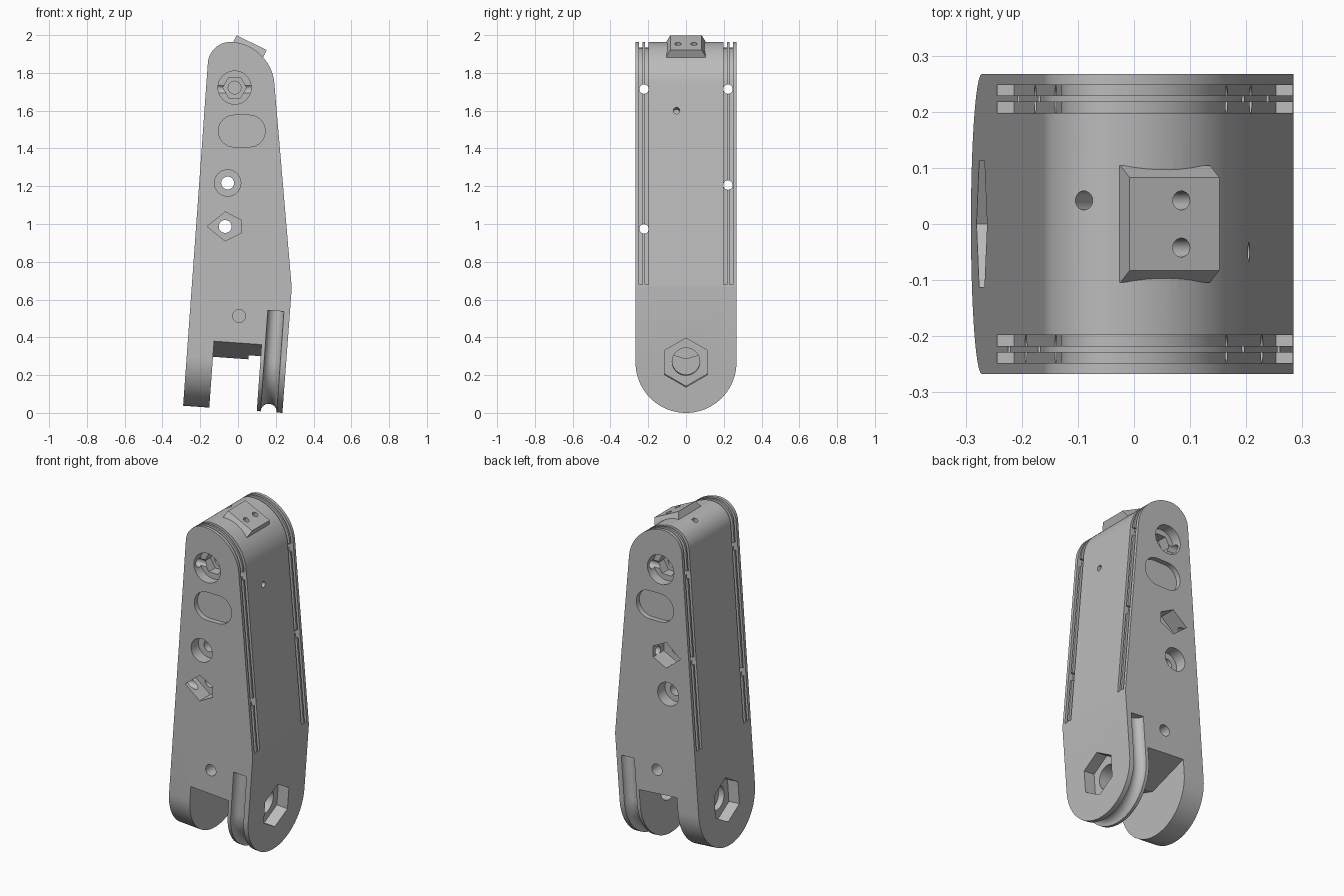
import bpy, bmesh
from math import pi, cos, sin, radians
from mathutils import Matrix, Vector

cube = bpy.data.objects.get("Cube")
if cube:
    bpy.data.objects.remove(cube)

grey = bpy.data.materials.new("plain grey")
grey.use_nodes = True
grey.diffuse_color = (0.5, 0.5, 0.5, 1)
grey.node_tree.nodes["Principled BSDF"].inputs["Base Color"].default_value = (0.5, 0.5, 0.5, 1)

# The hinge end leans slightly: its frame has u across, y deep, v up
TILT = Matrix.Translation((0.235, 0, 0)) @ Matrix.Rotation(radians(4.1), 4, 'Y')
HALF = 0.267      # half depth, also the radius of the rounded end


def front(p, q, t):
    return Vector((p, t, q))


def side(p, q, t):
    return TILT @ Vector((t, p, q))


def along(origin, direction):
    rot = Vector(direction).to_track_quat('Z', 'Y').to_matrix()
    return lambda p, q, t: Vector(origin) + rot @ Vector((p, q, t))


def loft(name, rings):
    """Closed solid through rings that have equal point counts."""
    bm = bmesh.new()
    rows = [[bm.verts.new(p) for p in ring] for ring in rings]
    n = len(rows[0])
    for a, b in zip(rows, rows[1:]):
        for i in range(n):
            j = (i + 1) % n
            bm.faces.new((a[i], a[j], b[j], b[i]))
    bm.faces.new(rows[0])
    bm.faces.new(rows[-1])
    bmesh.ops.recalc_face_normals(bm, faces=bm.faces[:])
    mesh = bpy.data.meshes.new(name)
    bm.to_mesh(mesh)
    bm.free()
    mesh.materials.append(grey)
    obj = bpy.data.objects.new(name, mesh)
    bpy.context.scene.collection.objects.link(obj)
    return obj


def prism(name, pts, place, a, b):
    return loft(name, [[place(p, q, t) for p, q in pts] for t in (a, b)])


def ngon(cx, cy, r, n=32, start=0.0):
    return [(cx + r * cos(start + 2 * pi * i / n), cy + r * sin(start + 2 * pi * i / n))
            for i in range(n)]


def combine(target, tool, operation='DIFFERENCE', keep=False):
    tool.hide_render = True
    mod = target.modifiers.new("cut", 'BOOLEAN')
    mod.operation, mod.object, mod.solver = operation, tool, 'EXACT'
    graph = bpy.context.evaluated_depsgraph_get()
    mesh = bpy.data.meshes.new_from_object(target.evaluated_get(graph))
    target.modifiers.clear()
    target.data = mesh
    if not keep:
        bpy.data.objects.remove(tool)


def fillet(before, corner, after, r, n=14):
    """Round a nearly square corner."""
    c = Vector(corner)
    d1, d2 = (Vector(before) - c).normalized(), (Vector(after) - c).normalized()
    centre = c + (d1 + d2) * r
    return [tuple(centre - d2 * r * cos(k) - d1 * r * sin(k))
            for k in (i * pi / 2 / n for i in range(n + 1))]


def offset(path, d):
    out = []
    for i, p in enumerate(path):
        a, b = Vector(path[max(i - 1, 0)]), Vector(path[min(i + 1, len(path) - 1)])
        t = (b - a).normalized()
        out.append((p[0] - t.y * d, p[1] + t.x * d))
    return out


# Housing: front outline crossed with a round-ended side outline
left_low, left_top = (-0.244, 0.68), (-0.151, 1.972)
right_top, right_low = (0.175, 1.949), (0.283, 0.68)
upper = ([left_low] + fillet(left_low, left_top, right_top, 0.12)
         + fillet(left_top, right_top, right_low, 0.2) + [right_low])
outline = [(-0.2906, 0.038)] + upper + [(0.2845, 0.66), (0.235, 0.0)]
housing = prism("housing", outline, front, -0.3, 0.3)
arc = [(HALF * cos(pi + pi * i / 40), HALF + HALF * sin(pi + pi * i / 40)) for i in range(41)]
combine(housing, prism("end_shape", [(-HALF, 2.3)] + arc + [(HALF, 2.3)], side, -0.8, 0.4),
        'INTERSECT')

# Hinge slot with a ridged ceiling
slot = [(-0.4, -0.1), (-0.4, 0.394), (0, 0.27), (0.4, 0.394), (0.4, -0.1)]
combine(housing, prism("hinge_slot", slot, side, -0.388, -0.136))

# Round channel running along the rim of one hinge tab
rings = []
stations = [(-HALF, 0.536, pi)] + [(p, q, pi + pi * i / 40) for i, (p, q) in enumerate(arc)]
stations.append((HALF, 0.536, 2 * pi))
for p, q, ang in stations:
    rings.append([side(p + w * cos(ang), q + w * sin(ang), u)
                  for u, w in ngon(-0.073, 0, 0.043, 20)])
combine(housing, loft("rim_channel", rings))

# Axle seats: hexagon pocket and bore on each tab
hexagon = ngon(0, HALF, 0.13, 6, pi / 2)
bore = ngon(0, HALF, 0.073, 36)
combine(housing, prism("hex_pocket", hexagon, side, -0.07, 0.1))
combine(housing, prism("axle_bore", bore, side, -0.2, 0.1))
combine(housing, prism("hex_pocket", hexagon, side, -0.65, -0.457))
combine(housing, prism("axle_bore", bore, side, -0.65, -0.42))

# Pairs of thin grooves along the edges and over the top
band = offset(upper, 0.03) + offset(upper, -0.03)[::-1]
for s in (-1, 1):
    for a, b in ((0.198, 0.217), (0.229, 0.248)):
        combine(housing, prism("edge_groove", band, front, s * a, s * b))

# Recesses on the front and back faces
nut = [(-0.163, 0.987), (-0.068, 1.064), (0.018, 1.02), (0.018, 0.954), (-0.068, 0.91)]
nut_high = [(x + 0.013, z + 0.23) for x, z in nut]
stadium = ([(0.06 + x, z) for x, z in ngon(0, 1.492, 0.084, 32, -pi / 2)[:17]]
           + [(-0.02 + x, z) for x, z in ngon(0, 1.492, 0.084, 32, pi / 2)[:17]])
shared = [
    (ngon(-0.018, 1.722, 0.088), 0.06),
    (ngon(-0.018, 1.722, 0.062, 6), 0.12),
    (ngon(-0.018, 1.722, 0.034), 0.16),
    (stadium, 0.03),
    (ngon(0.006, 0.513, 0.034), 0.1),
]
seats = {-1: [(ngon(-0.055, 1.217, 0.07), 0.07), (nut, 0.1)],
         1: [(ngon(-0.068, 0.987, 0.07), 0.07), (nut_high, 0.1)]}
for s in (-1, 1):
    for shape, depth in shared + seats[s]:
        combine(housing, prism("recess", shape, front, s * 0.35, s * (HALF - depth)))

# Bolt holes through the depth, lacing holes through the width
for x, z in ((-0.055, 1.217), (-0.068, 0.987)):
    combine(housing, prism("bolt_hole", ngon(x, z, 0.034), front, -0.4, 0.4))
for y, z in ((0.222, 1.714), (-0.222, 1.714), (0.222, 1.206), (-0.222, 0.974)):
    combine(housing, prism("lacing_hole", ngon(0, 0, 0.025, 20),
                           along((0, y, z), (1, 0, 0)), -0.5, 0.5))

# Sloped pad on top, narrower at its upper face
normal = Vector((0.44, 0, 0.898))
top_ends = [Vector((-0.008, 0, 1.999)), Vector((0.152, 0, 1.921))]
deep = Vector((0, 1, 0))


def pad_ring(drop, half):
    a, b = (e - normal * drop for e in top_ends)
    return [a - deep * half, b - deep * half, b + deep * half, a + deep * half]


top_pad = loft("top_pad", [pad_ring(0.05, 0.104), pad_ring(0.037, 0.104), pad_ring(0, 0.083)])

# Small screw holes in the pad, the shoulder and one side
screws = [((0.085, 0.042, 1.955), normal), ((0.085, -0.042, 1.955), normal),
          ((-0.09, 0.042, 1.954), (-0.42, 0, 0.91)), ((0.205, -0.05, 1.6), (1, 0, 0.08))]
for where, direction in screws:
    tool = prism("screw_hole", ngon(0, 0, 0.017, 20), along(where, direction), -0.12, 0.07)
    combine(top_pad, tool, keep=True)
    combine(housing, tool)

# Shading
bpy.ops.object.select_all(action='DESELECT')
for obj in (housing, top_pad):
    obj.select_set(True)
bpy.context.view_layer.objects.active = housing
bpy.ops.object.shade_smooth_by_angle(angle=radians(25))
